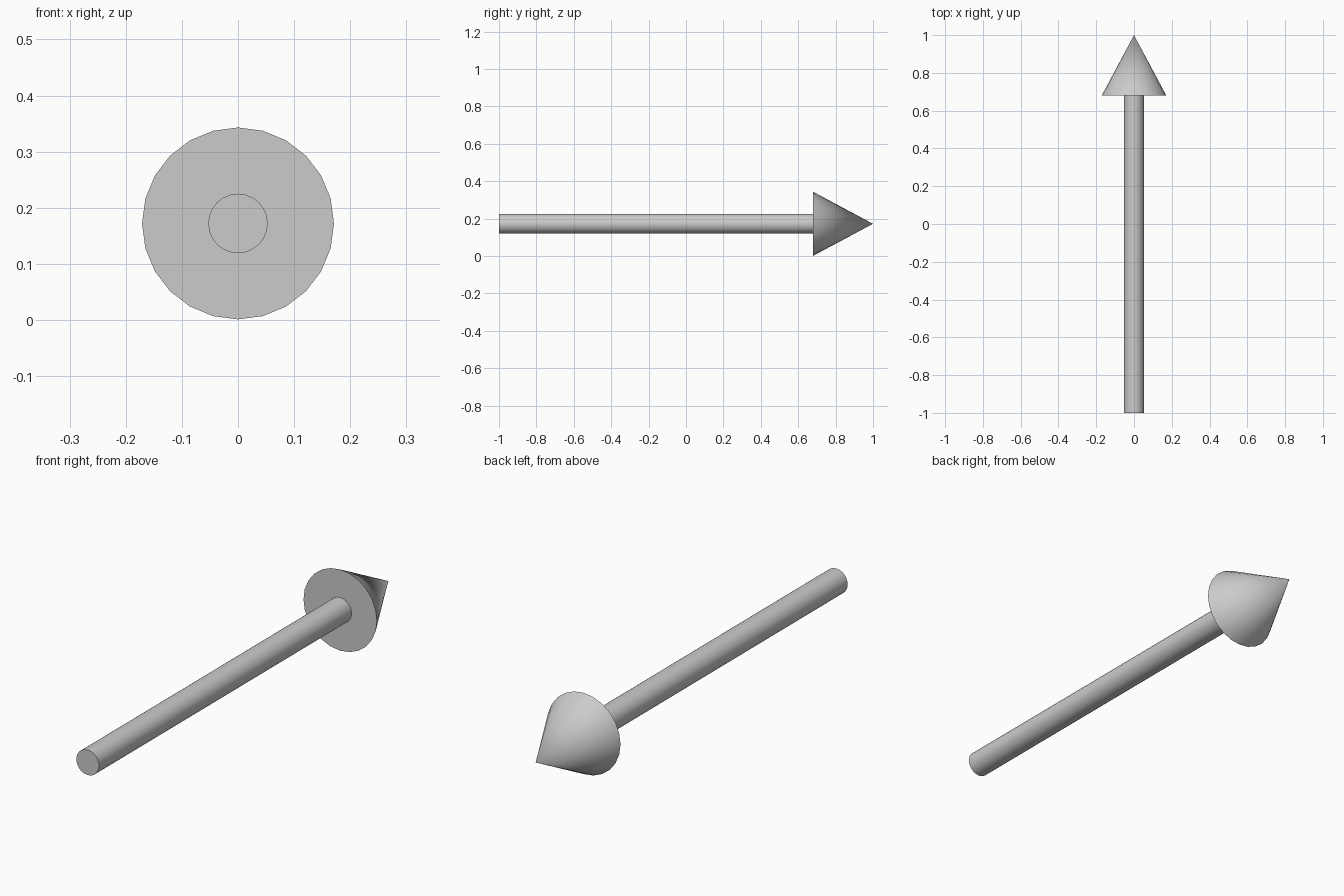
import bpy
from math import radians

if "Cube" in bpy.data.objects:
    bpy.data.objects.remove(bpy.data.objects["Cube"])

AXIS_Z = 0.172      # height of the arrow's centre line
HEAD_Y = 0.68       # where the shaft meets the head
TO_BACK = (radians(-90), 0, 0)   # turns local +z toward +y


def finish(name):
    ob = bpy.context.object
    ob.name = name
    bpy.ops.object.transform_apply(location=False, rotation=True, scale=False)
    bpy.ops.object.shade_smooth_by_angle(angle=radians(30))
    return ob


# Round shaft
bpy.ops.mesh.primitive_cylinder_add(
    vertices=24, radius=0.053, depth=HEAD_Y + 1,
    location=(0, (HEAD_Y - 1) / 2, AXIS_Z), rotation=TO_BACK)
finish("arrow_shaft")

# Conical head
bpy.ops.mesh.primitive_cone_add(
    vertices=24, radius1=0.171, radius2=0, depth=1 - HEAD_Y,
    location=(0, (HEAD_Y + 1) / 2, AXIS_Z), rotation=TO_BACK)
finish("arrow_head")
